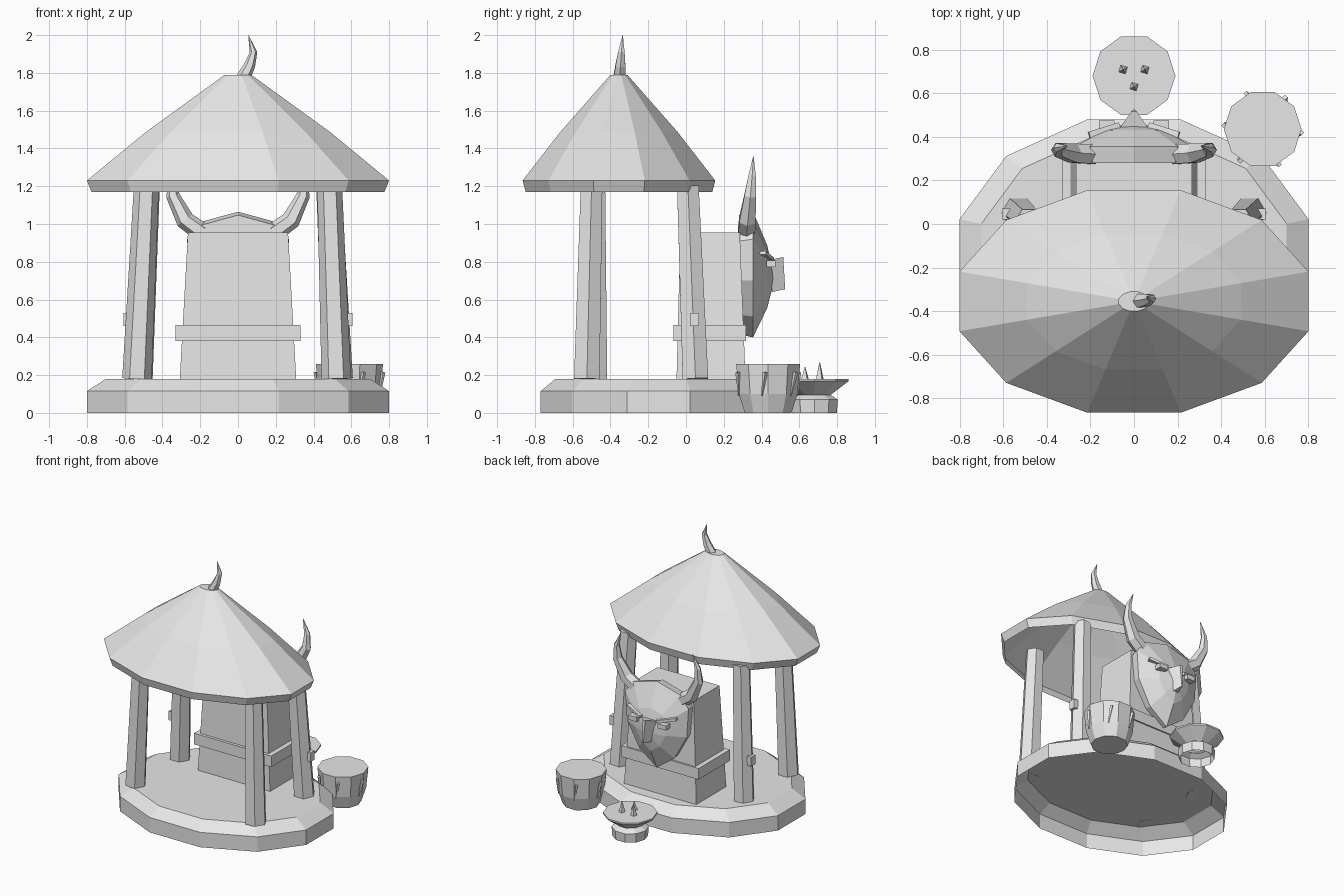
import bpy, bmesh
from math import cos, sin, pi, radians
from mathutils import Vector, Matrix

cube = bpy.data.objects.get("Cube")
if cube:
    bpy.data.objects.remove(cube, do_unlink=True)

stone = bpy.data.materials.new("plain_grey")
stone.use_nodes = True
stone.diffuse_color = (0.8, 0.8, 0.8, 1)
stone.node_tree.nodes["Principled BSDF"].inputs["Base Color"].default_value = (0.8, 0.8, 0.8, 1)


def loft(name, rings, cap_start=True, cap_end=True):
    """Skin a list of equal-length point rings."""
    bm = bmesh.new()
    loops = [[bm.verts.new(p) for p in ring] for ring in rings]
    n = len(rings[0])
    for a, b in zip(loops, loops[1:]):
        for i in range(n):
            j = (i + 1) % n
            bm.faces.new((a[i], a[j], b[j], b[i]))
    if cap_start:
        bm.faces.new(loops[0][::-1])
    if cap_end:
        bm.faces.new(loops[-1])
    bmesh.ops.recalc_face_normals(bm, faces=bm.faces)
    mesh = bpy.data.meshes.new(name)
    bm.to_mesh(mesh)
    bm.free()
    mesh.materials.append(stone)
    obj = bpy.data.objects.new(name, mesh)
    bpy.context.collection.objects.link(obj)
    return obj


def lathe(name, profile, centre, sides, turn=0.0, squash=1.0, **caps):
    """Turn (radius, z) pairs about an upright axis, optionally oval."""
    rings = [[(centre[0] + r * cos(turn + 2 * pi * i / sides),
               centre[1] + r * squash * sin(turn + 2 * pi * i / sides), z)
              for i in range(sides)] for r, z in profile]
    return loft(name, rings, **caps)


def tube(name, path, sides=6):
    """Tapered tube along (x, y, z, radius) points."""
    pts = [Vector(p[:3]) for p in path]
    rings = []
    for k, p in enumerate(pts):
        t = (pts[min(k + 1, len(pts) - 1)] - pts[max(k - 1, 0)]).normalized()
        u = Vector((0, 1, 0)).cross(t).normalized()
        v = t.cross(u)
        rings.append([p + path[k][3] * (u * cos(2 * pi * i / sides) + v * sin(2 * pi * i / sides))
                      for i in range(sides)])
    return loft(name, rings)


def block(name, levels):
    """Box from (half_x, y_min, y_max, z) levels."""
    return loft(name, [[(-w, a, z), (w, a, z), (w, b, z), (-w, b, z)] for w, a, b, z in levels])


def box(name, loc, size, rot=(0, 0, 0)):
    x, y, z = (s / 2 for s in size)
    obj = loft(name, [[(-x, -y, h), (x, -y, h), (x, y, h), (-x, y, h)] for h in (-z, z)])
    obj.location = loc
    obj.rotation_euler = rot
    return obj


R = 1 / cos(radians(15))  # flat-sided oval: corner radius per half-width

# Oval floor, open underneath
lathe("floor", [(0.8 * R, 0), (0.8 * R, 0.115), (0.7 * R, 0.18)], (0, -0.145), 12,
      radians(15), 0.78, cap_start=False)

# Roof shell with a short eave
lathe("roof", [(0.775 * R, 1.17), (0.8 * R, 1.23), (0.49 * R, 1.485), (0.07 * R, 1.79)],
      (0, -0.355), 12, radians(15), 0.6375, cap_start=False)
tube("roof_horn", [(0.025, -0.353, 1.77, 0.037), (0.062, -0.347, 1.84, 0.03),
                   (0.082, -0.342, 1.91, 0.02), (0.055, -0.335, 2.0, 0.001)])

# Leaning pillars
for name, foot, head in (
        ("front_right_pillar", (-0.535, -0.485), (-0.485, -0.485)),
        ("front_left_pillar", (0.52, -0.525), (0.485, -0.5)),
        ("back_right_pillar", (-0.53, 0.05), (-0.48, 0.01)),
        ("back_left_pillar", (0.53, 0.05), (0.48, 0.01))):
    tube(name, [(*foot, 0.18, 0.078), (*head, 1.2, 0.066)])
for s in (-1, 1):
    box("pillar_peg", (s * 0.585, 0.045, 0.495), (0.04, 0.05, 0.07))

# Altar block and its ledge
block("altar", [(0.308, -0.05, 0.315, 0.18), (0.265, -0.03, 0.285, 0.955)])
block("altar_ledge", [(0.33, -0.065, 0.318, 0.38), (0.33, -0.065, 0.318, 0.465)])

# Shield-shaped horned head on the back of the altar
half = [(0.2, 1.01), (0.27, 0.92), (0.255, 0.7), (0.15, 0.51)]
outline = [(0, 1.065)] + half + [(0, 0.4)] + [(-x, z) for x, z in reversed(half)]


def face_ring(scale, y, mid=0.71):
    return [(x * scale, y, mid + (z - mid) * scale) for x, z in outline]


loft("head", [face_ring(0.95, 0.28), face_ring(1, 0.355), face_ring(0.5, 0.43), face_ring(0.02, 0.468)])

# Nose: ridged wedge narrowing downwards
loft("nose", [[(-w, yb, z), (w, yb, z), (0.2 * w, yf, z + 0.015), (-0.2 * w, yf, z + 0.015)]
              for w, yb, yf, z in ((0.02, 0.455, 0.525, 0.64), (0.062, 0.445, 0.515, 0.81))])

# Eyes, brows and horns, mirrored
for s, side in ((-1, "right"), (1, "left")):
    box(side + "_eye", (s * 0.125, 0.45, 0.79), (0.07, 0.05, 0.035))
    box(side + "_brow", (s * 0.135, 0.425, 0.83), (0.15, 0.04, 0.02), (0, s * -0.25, s * -0.3))
    tube(side + "_head_horn", [(s * 0.19, 0.32, 0.955, 0.052), (s * 0.28, 0.325, 1.02, 0.05),
                               (s * 0.345, 0.34, 1.15, 0.036), (s * 0.345, 0.35, 1.25, 0.023),
                               (s * 0.305, 0.357, 1.36, 0.001)])

# Drum with slanted pegs
dx, dy = 0.59, 0.435
lathe("drum", [(0.13, 0), (0.163, 0.1), (0.178, 0.26)], (dx, dy), 10)
for k in range(6):
    a = radians(-12 + 60 * k)
    lean = a + 0.12
    tube("drum_peg", [(dx + 0.162 * cos(a), dy + 0.162 * sin(a), 0.09, 0.004),
                      (dx + 0.178 * cos(lean), dy + 0.178 * sin(lean), 0.215, 0.013)], 4)

# Offering bowl on a foot, with three spikes
lathe("bowl", [(0.125, 0), (0.13, 0.07), (0.09, 0.095), (0.19, 0.168), (0.19, 0.18)],
      (0, 0.68), 10, cap_start=False)
for x, y, top in ((-0.05, 0.708, 0.27), (0.05, 0.708, 0.265), (0, 0.63, 0.245)):
    lathe("bowl_spike", [(0.024, 0.175), (0.001, top)], (x, y), 4, 0.5)
